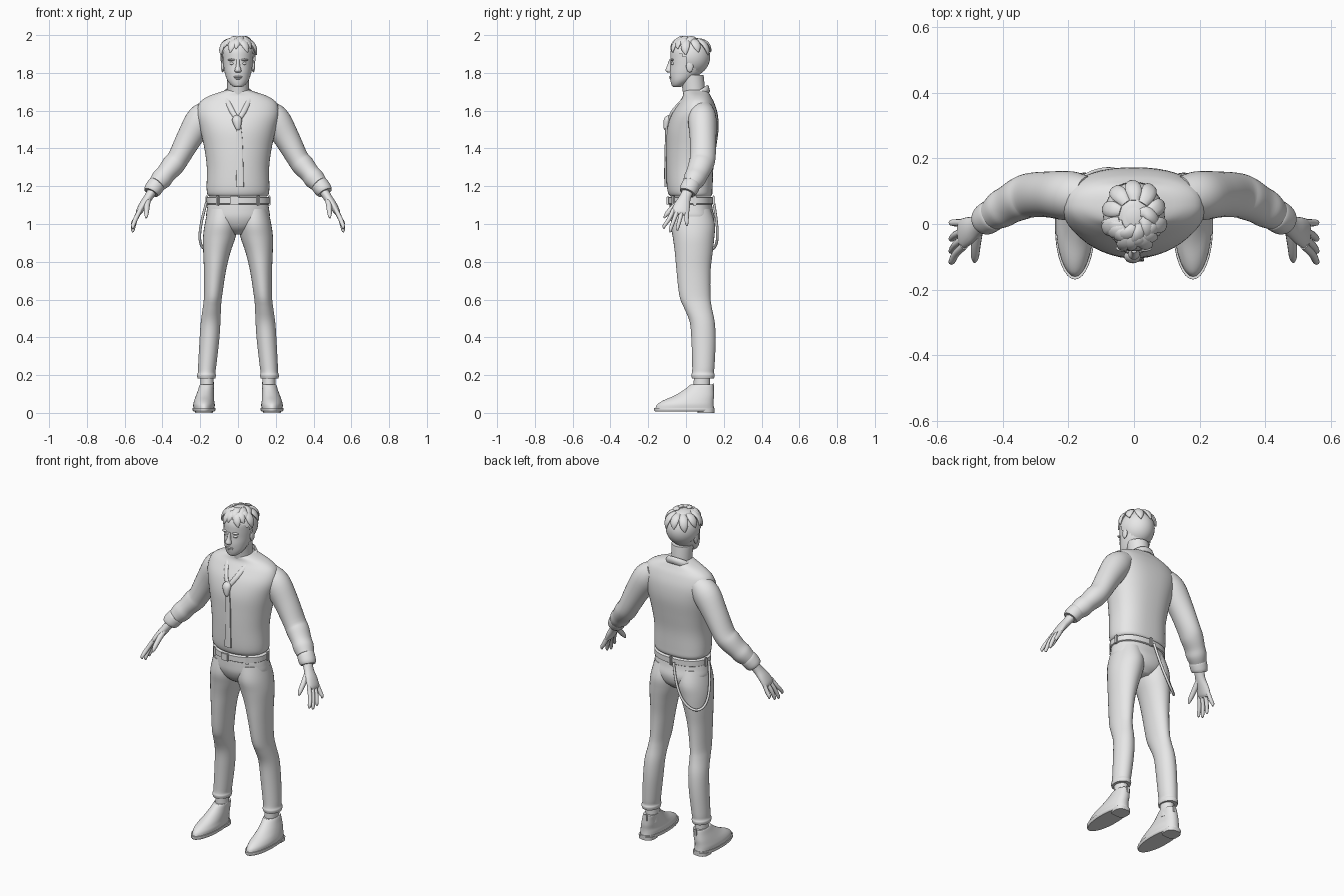
import bpy
import bmesh
from math import sin, cos, pi, radians
from mathutils import Vector, Matrix

if "Cube" in bpy.data.objects:
    bpy.data.objects.remove(bpy.data.objects["Cube"], do_unlink=True)

grey = bpy.data.materials.new("plain_grey")
grey.use_nodes = True
grey.diffuse_color = (0.8, 0.8, 0.8, 1)
grey.node_tree.nodes["Principled BSDF"].inputs["Base Color"].default_value = grey.diffuse_color

X, Y, Z = Vector((1, 0, 0)), Vector((0, 1, 0)), Vector((0, 0, 1))
SIDES = (("left_", 1), ("right_", -1))


def finish(name, bm, angle=42):
    """Turn a bmesh into a smooth shaded object."""
    bmesh.ops.recalc_face_normals(bm, faces=bm.faces)
    mesh = bpy.data.meshes.new(name)
    bm.to_mesh(mesh)
    bm.free()
    mesh.materials.append(grey)
    mesh.shade_smooth()
    mesh.set_sharp_from_angle(angle=radians(angle))
    obj = bpy.data.objects.new(name, mesh)
    bpy.context.collection.objects.link(obj)
    return obj


def spline(rows, steps):
    """Catmull-Rom interpolation of rows of numbers."""
    rows = [Vector(r) for r in rows]
    out = []
    for i in range(len(rows) - 1):
        p0, p1, p2 = rows[max(i - 1, 0)], rows[i], rows[i + 1]
        p3 = rows[min(i + 2, len(rows) - 1)]
        for k in range(steps):
            t = k / steps
            out.append(p1 + (p2 - p0) * (t / 2) + (p0 * 2 - p1 * 5 + p2 * 4 - p3) * (t * t / 2)
                       + (p1 * 3 - p0 - p2 * 3 + p3) * (t ** 3 / 2))
    return out + [rows[-1]]


def loft(name, rings, follow=None, sides=32, steps=4, front=2, back=2, mirror=1):
    """Skin rings (x, y, z, half width, half depth); follow turns them along the path."""
    rows = spline(rings, steps)
    pts = [Vector(r[:3]) for r in rows]
    bm = bmesh.new()
    loops = []
    for i, row in enumerate(rows):
        u, v = X, Y
        if follow:
            t = (pts[min(i + 1, len(pts) - 1)] - pts[max(i - 1, 0)]).normalized()
            u = t.cross(follow).normalized()
            v = u.cross(t)
        loop = []
        for k in range(sides):
            c, s = cos(2 * pi * k / sides), sin(2 * pi * k / sides)
            e = 2 / (front if s < 0 else back)
            a = abs(c) ** e * (1 if c > 0 else -1) * max(row[3], 0.001)
            b = abs(s) ** e * (1 if s > 0 else -1) * max(row[4], 0.001)
            p = pts[i] + u * a + v * b
            loop.append(bm.verts.new((p.x * mirror, p.y, p.z)))
        loops.append(loop)
    for la, lb in zip(loops, loops[1:]):
        for k in range(sides):
            j = (k + 1) % sides
            bm.faces.new((la[k], la[j], lb[j], lb[k]))
    bm.faces.new(loops[0])
    bm.faces.new(loops[-1])
    return finish(name, bm)


def ball(name, centre, size, cut=None):
    """Ellipsoid, optionally without the faces that cut(point) picks."""
    bm = bmesh.new()
    m = Matrix.Translation(centre) @ Matrix.Diagonal((*size, 1))
    bmesh.ops.create_uvsphere(bm, u_segments=32, v_segments=20, radius=1, matrix=m)
    if cut:
        gone = [f for f in bm.faces if cut(f.calc_center_median())]
        bmesh.ops.delete(bm, geom=gone, context='FACES')
    return finish(name, bm)


def box(name, centre, size, turn=0):
    bm = bmesh.new()
    m = Matrix.Translation(centre) @ Matrix.Rotation(turn, 4, 'Z') @ Matrix.Diagonal((*size, 1))
    bmesh.ops.create_cube(bm, size=1, matrix=m)
    bmesh.ops.bevel(bm, geom=bm.edges[:], offset=min(size) * 0.25, segments=2, affect='EDGES')
    return finish(name, bm)


# Jumper body
loft("jumper", [(0, .025, 1.145, .15, .105), (0, .023, 1.16, .163, .116), (0, .02, 1.2, .166, .121),
                (0, .02, 1.3, .165, .125), (0, .027, 1.4, .178, .132), (0, .036, 1.5, .2, .136),
                (0, .046, 1.58, .218, .122), (0, .055, 1.64, .205, .095), (0, .057, 1.675, .16, .075),
                (0, .052, 1.7, .09, .066), (0, .05, 1.71, .06, .055)], sides=48, back=2.5)

# Sleeves, cuffs and hands
for side, s in SIDES:
    loft(side + "sleeve", [(.14, .085, 1.605, .058, .06), (.195, .086, 1.555, .078, .075),
                           (.258, .09, 1.455, .068, .07), (.315, .088, 1.35, .058, .068),
                           (.345, .078, 1.31, .06, .066), (.38, .06, 1.268, .053, .06),
                           (.405, .045, 1.238, .055, .058), (.43, .028, 1.21, .046, .048)], Y, mirror=s)
    loft(side + "cuff", [(.426, .03, 1.215, .04, .042), (.432, .027, 1.208, .047, .049),
                         (.452, .014, 1.18, .046, .048), (.46, .008, 1.166, .04, .042)], Y, mirror=s)
    loft(side + "palm", [(.445, .018, 1.19, .026, .03), (.475, -.005, 1.14, .023, .031),
                         (.503, -.02, 1.1, .021, .042), (.523, -.03, 1.065, .017, .046),
                         (.528, -.033, 1.05, .009, .038)], Y, sides=20, mirror=s)
    fingers = (("index", -.066, -.115, .975), ("middle", -.043, -.082, .957),
               ("ring", -.02, -.045, .965), ("little", .003, .004, .99))
    for label, base, tip, low in fingers:
        mid = (base + tip) / 2
        loft(side + label + "_finger", [(.518, base, 1.075, .012, .012), (.543, mid, 1.025, .012, .011),
                                        (.556, tip, low + .015, .01, .009), (.556, tip, low, .004, .004)],
             Y, sides=12, mirror=s)
    loft(side + "thumb", [(.475, -.015, 1.135, .015, .016), (.482, -.06, 1.095, .015, .015),
                          (.485, -.1, 1.055, .012, .012), (.486, -.116, 1.032, .004, .004)],
         X, sides=12, mirror=s)

# Trousers
loft("trouser_seat", [(0, .045, .945, .04, .06), (0, .04, .98, .115, .1), (0, .034, 1.03, .165, .118),
                      (0, .027, 1.08, .164, .114), (0, .025, 1.125, .156, .11)], sides=40, back=2.3)
for side, s in SIDES:
    loft(side + "trouser_leg", [(.08, .03, 1.08, .078, .1), (.088, .036, 1, .088, .117),
                                (.099, .04, .93, .086, .11), (.112, .041, .85, .072, .1),
                                (.122, .04, .75, .058, .09), (.132, .047, .62, .048, .082),
                                (.138, .062, .56, .048, .074), (.145, .086, .48, .052, .066),
                                (.152, .093, .38, .052, .064), (.163, .092, .25, .048, .059),
                                (.166, .09, .215, .046, .058), (.167, .09, .2, .05, .062),
                                (.167, .09, .183, .047, .058)], mirror=s)
    # Shoes
    loft(side + "ankle", [(.163, .083, .1, .036, .044), (.164, .085, .24, .034, .042)], mirror=s)
    loft(side + "shoe", [(.18, -.007, .024, .056, .155), (.18, -.003, .045, .057, .149),
                         (.179, .012, .065, .053, .134), (.175, .042, .09, .048, .106),
                         (.17, .067, .12, .042, .08), (.165, .083, .147, .038, .062),
                         (.164, .084, .149, .033, .055)], back=2.4, front=1.9, mirror=s)
    loft(side + "sole", [(.18, -.01, .008, .056, .155), (.18, -.009, .016, .061, .16),
                         (.18, -.009, .027, .06, .16)], steps=2, back=2.4, mirror=s)
    loft(side + "heel", [(.18, .106, 0, .046, .044), (.18, .106, .02, .048, .045)],
         steps=1, front=4, back=2.4, mirror=s)
    box(side + "pull_tab", (.165 * s, .145, .135), (.018, .008, .04))

# Belt with buckle, loops and hanging strap
loft("belt", [(0, .025, 1.104, .16, .113), (0, .025, 1.108, .166, .119), (0, .025, 1.14, .166, .119),
              (0, .025, 1.144, .16, .113)], sides=48, steps=1, back=2.3)
box("buckle", (-.02, -.095, 1.124), (.046, .014, .046))
for i, deg in enumerate((-130, -50, 10, 90, 170)):
    a = radians(deg)
    box("belt_loop_%d" % (i + 1), (.168 * cos(a), .025 + .121 * sin(a), 1.124), (.018, .014, .052), a + pi / 2)
curve = bpy.data.curves.new("hanging_strap", 'CURVE')
curve.dimensions = '3D'
curve.bevel_depth = .007
strap = curve.splines.new('NURBS')
path = [(-.02, .146, 1.12), (-.05, .17, .98), (-.12, .17, .87), (-.205, .11, .85), (-.21, .06, .97), (-.165, .02, 1.12)]
strap.points.add(len(path) - 1)
for point, co in zip(strap.points, path):
    point.co = (*co, 1)
strap.use_endpoint_u = True
strap.order_u = 4
curve.materials.append(grey)
bpy.context.collection.objects.link(bpy.data.objects.new("hanging_strap", curve))

# Loose tie
loft("tie_blade", [(.004, -.104, 1.52, .012, .006), (.008, -.106, 1.44, .016, .006),
                   (.01, -.109, 1.32, .018, .006), (.01, -.109, 1.195, .021, .006)], Y, sides=16, back=4, front=4)
loft("tie_knot", [(-.005, -.085, 1.565, .018, .014), (-.005, -.1, 1.55, .026, .018),
                  (0, -.106, 1.51, .015, .013), (0, -.104, 1.5, .01, .008)], Y, sides=16)
for side, s in SIDES:
    loft(side + "tie_band", [(-.002, -.092, 1.545, .012, .008), (.03, -.071, 1.595, .014, .008),
                             (.058, -.022, 1.65, .014, .008), (.08, .02, 1.69, .013, .008)],
         Y, sides=12, mirror=s)

# Folded shirt collar, open at the front
bm = bmesh.new()
rows = []
for k in range(37):
    a = radians(-78 + 336 * k / 36)
    tip = max(0, -sin(a)) ** 2
    top = 1.693 + .042 * sin(a)
    row = []
    for rx, ry, drop in ((.064, .062, .035), (.068, .066, 0), (.078, .074, .003), (.096, .082, .036 + .03 * tip)):
        row.append(bm.verts.new((rx * cos(a), .046 + ry * sin(a) - .02 * tip * (drop > .03), top - drop)))
    rows.append(row)
for ra, rb in zip(rows, rows[1:]):
    for j in range(3):
        bm.faces.new((ra[j], ra[j + 1], rb[j + 1], rb[j]))
collar = finish("shirt_collar", bm, 60)
collar.modifiers.new("thickness", 'SOLIDIFY').thickness = .006

# Neck and head
loft("neck", [(0, .045, 1.6, .06, .055), (0, .042, 1.7, .057, .059), (0, .03, 1.79, .06, .063)])
loft("head", [(0, -.05, 1.724, .014, .015), (0, -.043, 1.733, .034, .032), (0, -.025, 1.76, .056, .057),
              (0, -.002, 1.8, .07, .084), (0, .01, 1.84, .077, .093), (0, .016, 1.88, .081, .099),
              (0, .018, 1.92, .081, .098), (0, .02, 1.96, .066, .08), (0, .02, 1.985, .03, .04)])
loft("nose", [(0, -.076, 1.872, .009, .012), (0, -.085, 1.84, .01, .014),
              (0, -.091, 1.813, .018, .018), (0, -.085, 1.802, .013, .012)], sides=16)
ball("upper_lip", (0, -.08, 1.779), (.024, .011, .005))
ball("lower_lip", (0, -.076, 1.77), (.02, .011, .006))
ball("chin", (0, -.058, 1.741), (.022, .02, .015))
for side, s in SIDES:
    ball(side + "eye", (.031 * s, -.068, 1.85), (.014, .012, .008))
    ball(side + "brow", (.033 * s, -.074, 1.869), (.022, .01, .006))
    ball(side + "ear", (.081 * s, .02, 1.835), (.009, .019, .032))

# Hair: cap plus swept locks
HEAD, SIZE = Vector((0, .022, 1.885)), Vector((.094, .106, .104))
ball("hair_cap", HEAD, SIZE, cut=lambda p: p.z < 1.87 - 1.1 * p.y)


def lock(name, start, end, high, low, width):
    """Tapered strand laid over the cap between two bearings and latitudes (degrees)."""
    rings = []
    for i in range(5):
        t = i / 4
        a, lat = radians(start + (end - start) * t), radians(high + (low - high) * t)
        out = Vector((cos(a) * cos(lat), sin(a) * cos(lat), sin(lat)))
        p = HEAD + out * SIZE * (1 + .05 * sin(pi * t) + .05 * t)
        w = width * (.3 + sin(pi * (.15 + .8 * t)))
        rings.append((*p, w * (1 if i < 4 else .3), w * .45))
    a = radians((start + end) / 2)
    loft(name, rings, Vector((cos(a), sin(a), .8)).normalized(), sides=10, steps=3)


for i in range(9):
    lock("fringe_lock_%d" % (i + 1), -150 + 13 * i, -172 + 19 * i, 66, 12 + 11 * (i % 3), .017)
for i in range(7):
    lock("side_lock_%d" % (i + 1), -20 + 36 * i, -12 + 36 * i, 62, 5 + 8 * (i % 2), .019)
for i in range(4):
    lock("crown_lock_%d" % (i + 1), 30 - 40 * i, -20 - 40 * i, 76, 40, .016)
